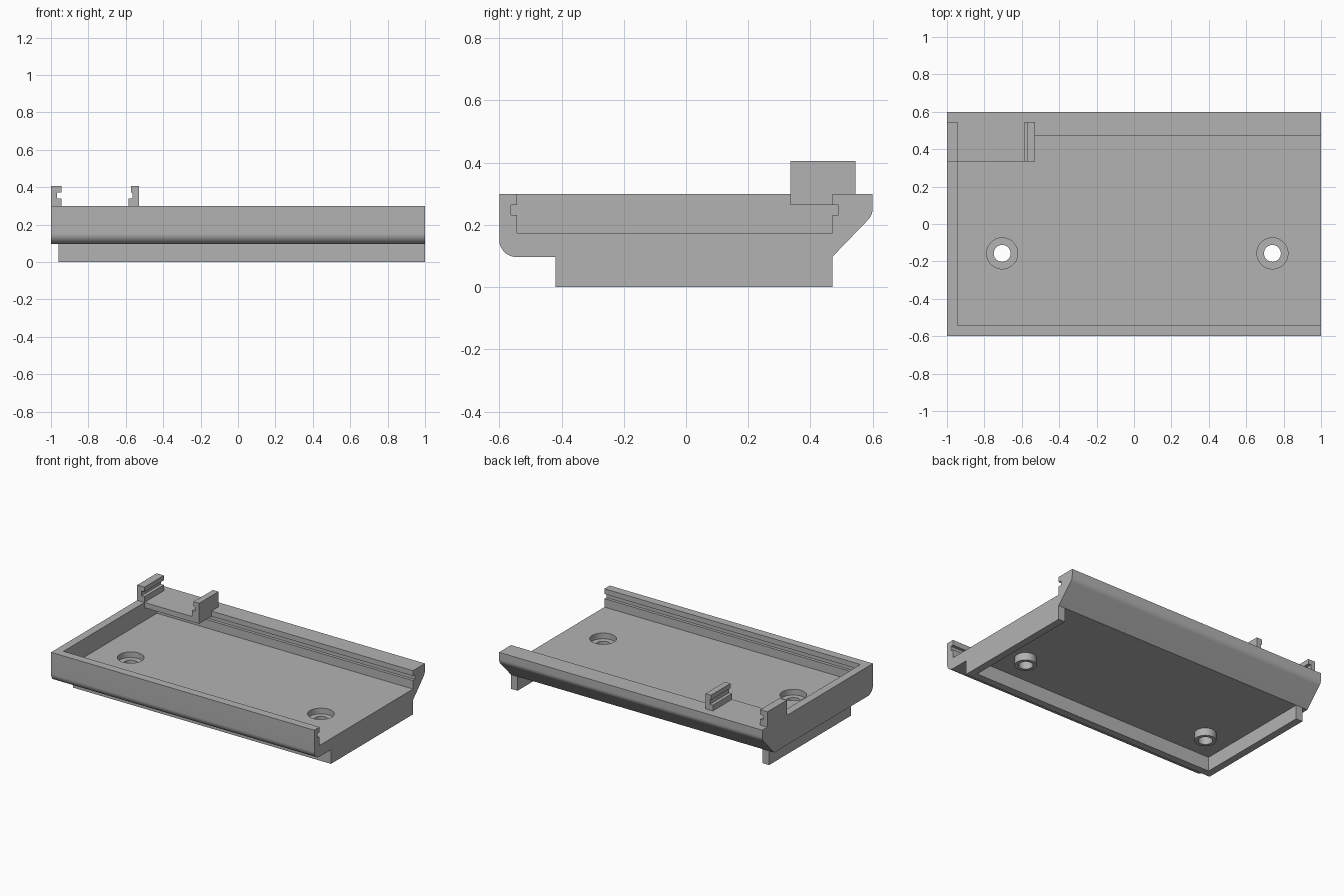
import bpy, bmesh, math
from mathutils import Vector

cube = bpy.data.objects.get("Cube")
if cube:
    bpy.data.objects.remove(cube, do_unlink=True)

grey = bpy.data.materials.new("plain grey")
grey.use_nodes = True
COLOUR = (0.45, 0.45, 0.45, 1)
grey.diffuse_color = COLOUR
grey.node_tree.nodes["Principled BSDF"].inputs["Base Color"].default_value = COLOUR


def finish(name, bm):
    bmesh.ops.recalc_face_normals(bm, faces=bm.faces)
    mesh = bpy.data.meshes.new(name)
    bm.to_mesh(mesh)
    bm.free()
    mesh.materials.append(grey)
    obj = bpy.data.objects.new(name, mesh)
    bpy.context.collection.objects.link(obj)
    return obj


def extrude(name, points, axis, start, end):
    """Extrude a closed (side, z) outline along x or y."""
    bm = bmesh.new()
    place = (lambda a, z: (start, a, z)) if axis == "x" else (lambda a, z: (a, start, z))
    face = bm.faces.new([bm.verts.new(place(a, z)) for a, z in points])
    grown = bmesh.ops.extrude_face_region(bm, geom=[face])["geom"]
    move = Vector((end - start, 0, 0)) if axis == "x" else Vector((0, end - start, 0))
    bmesh.ops.translate(bm, vec=move, verts=[v for v in grown if isinstance(v, bmesh.types.BMVert)])
    return finish(name, bm)


def box(name, x0, x1, y0, y1, z0, z1):
    return extrude(name, [(y0, z0), (y1, z0), (y1, z1), (y0, z1)], "x", x0, x1)


def cylinder(name, x, y, radius, z0, z1):
    bm = bmesh.new()
    bmesh.ops.create_cone(bm, cap_ends=True, segments=48, radius1=radius, radius2=radius, depth=z1 - z0)
    bmesh.ops.translate(bm, vec=(x, y, (z0 + z1) / 2), verts=bm.verts)
    return finish(name, bm)


def combine(target, tool, operation):
    """Apply a boolean and discard the tool."""
    mod = target.modifiers.new(operation, "BOOLEAN")
    mod.operation, mod.object, mod.solver = operation, tool, "EXACT"
    bpy.context.view_layer.objects.active = target
    bpy.ops.object.modifier_apply(modifier=mod.name)
    bpy.data.objects.remove(tool, do_unlink=True)


def arc(cy, cz, radius, a0, a1, steps):
    angles = [math.radians(a0 + (a1 - a0) * i / steps) for i in range(steps + 1)]
    return [(cy + radius * math.cos(a), cz + radius * math.sin(a)) for a in angles]


TOP, FLOOR, UNDER = 0.30, 0.174, 0.097
FRONT, BACK = -0.543, 0.47      # inner wall faces
INNER_END = -0.945
G0, G1, GD = 0.232, 0.264, 0.02  # groove heights and depth

# Outer shell: rounded front edge, sloping back
shell = [(-0.6, TOP)] + arc(-0.545, UNDER + 0.055, 0.055, 180, 270, 14)
shell += [(BACK, UNDER)] + arc(0.545, 0.254, 0.055, -45, 0, 8) + [(0.6, TOP)]
tray = extrude("tray", shell, "x", -1, 1)

# Skirt under the floor, hollow and open to the back
combine(tray, box("skirt", -0.96, 1, -0.42, BACK, 0, 0.13), "UNION")
combine(tray, box("skirt_hollow", -0.91, 0.95, -0.37, 0.7, -0.1, UNDER), "DIFFERENCE")

# Tray interior with a slide groove in both long walls, open at one end
inside = [(FRONT, FLOOR), (BACK, FLOOR), (BACK, G0), (BACK + GD, G0), (BACK + GD, G1),
          (BACK, G1), (BACK, 0.5), (FRONT, 0.5), (FRONT, G1), (FRONT - GD, G1),
          (FRONT - GD, G0), (FRONT, G0)]
combine(tray, extrude("interior", inside, "x", INNER_END, 1.2), "DIFFERENCE")

# Corner platform
combine(tray, box("platform", -1, -0.53, 0.335, 0.545, G1, TOP), "UNION")

# Notched clips on the platform
for name, outer, foot, notch, lip in (("end_clip", -1, INNER_END, -0.967, INNER_END),
                                      ("inner_clip", -0.53, -0.585, -0.563, -0.572)):
    outline = [(outer, 0.28), (foot, 0.28), (foot, 0.34), (notch, 0.34),
               (notch, 0.372), (lip, 0.372), (lip, 0.405), (outer, 0.405)]
    combine(tray, extrude(name, outline, "y", 0.335, 0.545), "UNION")

# Screw bosses with counterbored holes
for x in (-0.705, 0.74):
    combine(tray, cylinder("boss", x, -0.157, 0.068, 0.045, 0.12), "UNION")
    combine(tray, cylinder("counterbore", x, -0.157, 0.083, 0.135, 0.25), "DIFFERENCE")
    combine(tray, cylinder("screw_hole", x, -0.157, 0.045, -0.1, 0.25), "DIFFERENCE")

bpy.ops.object.select_all(action="DESELECT")
tray.select_set(True)
bpy.context.view_layer.objects.active = tray
bpy.ops.object.shade_smooth_by_angle(angle=math.radians(30))
